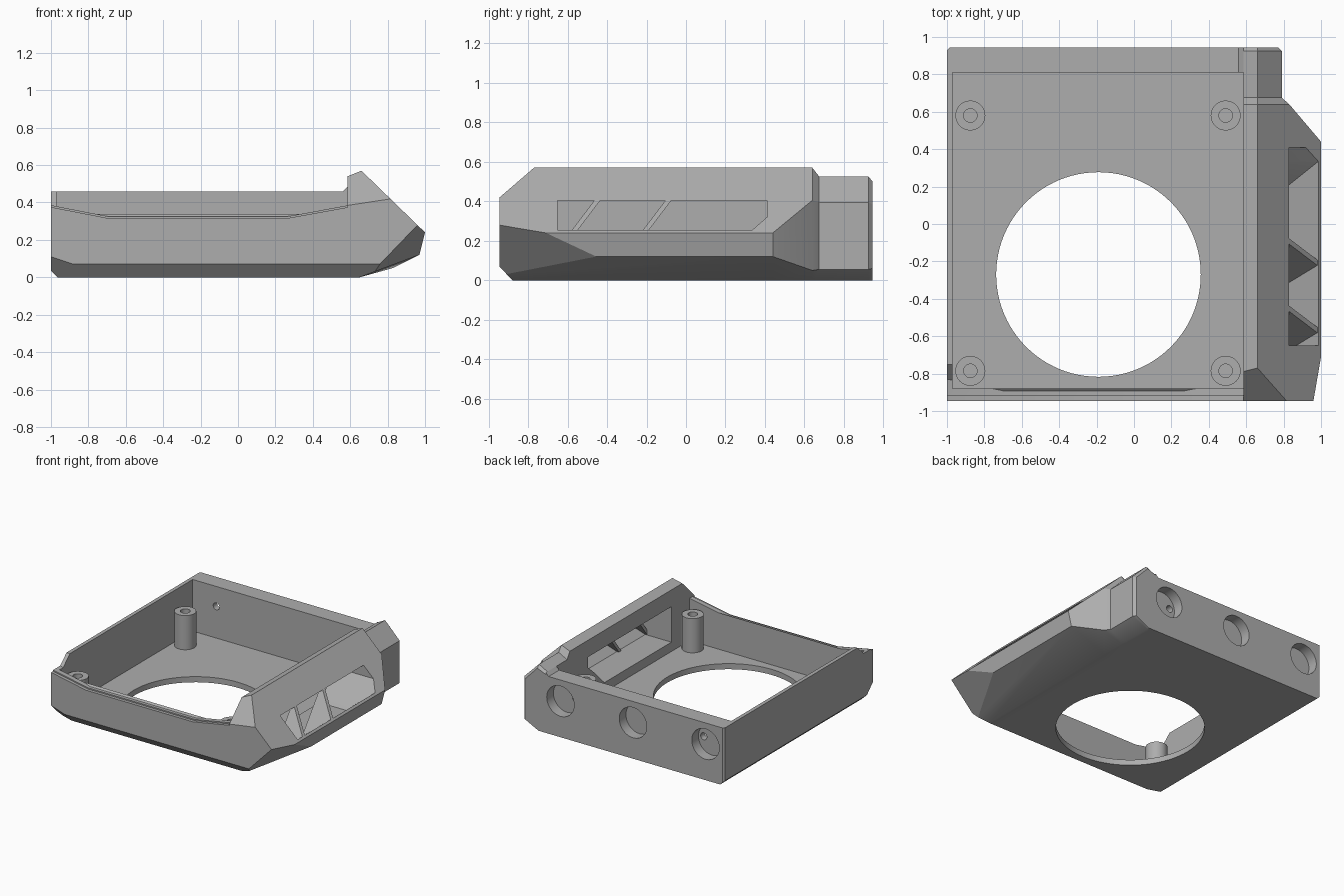
import bpy, bmesh, math
from mathutils import Vector

if "Cube" in bpy.data.objects:
    bpy.data.objects.remove(bpy.data.objects["Cube"], do_unlink=True)

grey = bpy.data.materials.new("plain grey")
grey.use_nodes = True
COLOUR = (0.42, 0.42, 0.42, 1)
grey.diffuse_color = COLOUR
grey.node_tree.nodes["Principled BSDF"].inputs["Base Color"].default_value = COLOUR


def loft(name, rings, cuts=()):
    """Solid through equal-length rings, trimmed by (point, outward normal) planes."""
    bm = bmesh.new()
    loops = [[bm.verts.new(p) for p in ring] for ring in rings]
    n = len(loops[0])
    for a, b in zip(loops, loops[1:]):
        for i in range(n):
            j = (i + 1) % n
            bm.faces.new((a[i], a[j], b[j], b[i]))
    bm.faces.new(loops[0])
    bm.faces.new(loops[-1][::-1])
    for point, normal in cuts:
        geom = bm.verts[:] + bm.edges[:] + bm.faces[:]
        bmesh.ops.bisect_plane(bm, geom=geom, plane_co=point, plane_no=normal,
                               clear_outer=True, dist=1e-5)
        rim = [e for e in bm.edges if e.is_boundary]
        if rim:
            bmesh.ops.edgeloop_fill(bm, edges=rim)
    bmesh.ops.recalc_face_normals(bm, faces=bm.faces[:])
    mesh = bpy.data.meshes.new(name)
    bm.to_mesh(mesh)
    bm.free()
    mesh.materials.append(grey)
    ob = bpy.data.objects.new(name, mesh)
    bpy.context.collection.objects.link(ob)
    return ob


def prism_y(name, xz, y0, y1, cuts=()):
    return loft(name, [[(x, y, z) for x, z in xz] for y in (y0, y1)], cuts)


def prism_x(name, yz, x0, x1, cuts=()):
    return loft(name, [[(x, y, z) for y, z in yz] for x in (x0, x1)], cuts)


def box(name, x0, x1, y0, y1, z0, z1, cuts=()):
    return prism_y(name, [(x0, z0), (x1, z0), (x1, z1), (x0, z1)], y0, y1, cuts)


def tube(name, centre, r, length, axis="z", sides=32):
    """Solid cylinder starting at centre and running along an axis."""
    rings = []
    for d in (0, length):
        ring = []
        for i in range(sides):
            a = 2 * math.pi * i / sides
            u, v = r * math.cos(a), r * math.sin(a)
            off = (u, v, d) if axis == "z" else (u, d, v)
            ring.append(Vector(centre) + Vector(off))
        rings.append(ring)
    return loft(name, rings)


def subtract(ob, *cutters):
    for cutter in cutters:
        mod = ob.modifiers.new("cut", "BOOLEAN")
        mod.operation, mod.solver, mod.object = "DIFFERENCE", "EXACT", cutter
        graph = bpy.context.evaluated_depsgraph_get()
        mesh = bpy.data.meshes.new_from_object(ob.evaluated_get(graph))
        ob.modifiers.clear()
        ob.data = mesh
        bpy.data.objects.remove(cutter, do_unlink=True)


def plane(a, b, c):
    """Plane through three points, normal by the right-hand rule."""
    a, b, c = Vector(a), Vector(b), Vector(c)
    return a, (b - a).cross(c - a).normalized()


SEAM, FRONT, BACK, FLOOR = 0.585, -0.945, 0.945, 0.045
MID = -0.19
front_chamfer = ((0, FRONT, 0.07), (0, -0.07, -0.065))

# Tray: floor with left, front and back walls
tray = box("tray", -1, SEAM, FRONT, BACK, 0, 0.46, [
    front_chamfer,
    ((-1, 0, 0.035), (-1, 0, -1)),
    ((-1, 0.93, 0), (-1, 1, 0)),
    plane((-1, FRONT, 0.11), (-1, -0.87, 0.035), (-0.88, FRONT, 0.07)),
])
rim = [(-1.1, 0.405), (-0.69, 0.325), (0.26, 0.325), (0.6, 0.387), (0.6, 0.7), (-1.1, 0.7)]
lower_rim = [(x, z - 0.01) for x, z in rim]
subtract(tray,
         box("cavity", -0.97, 0.7, -0.88, 0.81, FLOOR, 1),
         prism_y("rim_notch", rim, -1.1, -0.5,
                 [((0, -0.83, 0.385), (0, 0.075, -0.08))]),
         prism_y("rim_step", lower_rim, -1.1, -0.92),
         tube("fan_hole", (MID, -0.27, -0.2), 0.547, 0.5, sides=96))

# Round pockets in the back wall, the outer two with screw holes
for side in (-1, 0, 1):
    x = MID + side * 0.645
    subtract(tray, tube("pocket", (x, 0.86, 0.29), 0.122, 0.3, "y", 48))
    if side:
        subtract(tray, tube("screw_hole", (x - side * 0.075, 0.7, 0.3), 0.028, 0.4, "y"))


# Side ridge: sections along y from front to back
def section(y, low, mid, crest, inner):
    pts = [(SEAM, 0), (0.65, 0), low, mid, (0.66, crest), (SEAM, inner)]
    return [(x, y, z) for x, z in pts]


main = ((0.97, 0.12), (1, 0.24), 0.57, 0.54)
ridge = loft("side_ridge", [
    section(FRONT, *main),
    section(0.44, *main),
    section(0.64, (0.83, 0.05), (0.83, 0.405), 0.57, 0.54),
    section(0.675, (0.79, 0.055), (0.79, 0.395), 0.525, 0.485),
    section(0.925, (0.79, 0.055), (0.79, 0.395), 0.525, 0.485),
    section(BACK, (0.77, 0.06), (0.77, 0.385), 0.5, 0.47),
], [
    front_chamfer,
    plane((0.59, FRONT, 0.385), (0.82, FRONT, 0.42), (0.66, -0.77, 0.57)),
    plane((0.96, FRONT, 0.28), (0.97, -0.44, 0.115), (1, -0.71, 0.24)),
])

# Air duct through the ridge
duct_floor = ((0.98, 0, 0.25), (0.12, 0, -0.15))
duct = [(-0.65, 0.12), (0.2, 0.12), (0.33, 0.25), (0.41, 0.32), (0.41, 0.405), (-0.65, 0.405)]
subtract(ridge, prism_x("duct", duct, 0.5, 1.2, [duct_floor]))

# Slanted fins in the duct opening
for n, top in enumerate((-0.46, -0.10)):
    foot = top - 0.22
    prism_x(f"duct_fin_{n + 1}",
            [(foot, 0.12), (foot + 0.03, 0.12), (top + 0.03, 0.41), (top, 0.41)],
            0.8, 1.1, [duct_floor, ((0.83, 0, 0.4), (1, 0, 1))])

# Small ramp where the back wall meets the ridge
prism_y("back_ramp", [(0.56, 0.46), (SEAM, 0.46), (SEAM, 0.485)], 0.81, BACK)

# Four screw posts
for x, px in (("left", 0.49), ("right", -0.875)):
    for y, py in (("front", -0.785), ("back", 0.58)):
        post = tube(f"{y}_{x}_post", (px, py, FLOOR - 0.01), 0.08, 0.285)
        subtract(post, tube("bore", (px, py, 0.08), 0.036, 0.4))

# Smooth round walls, keep hard edges
for ob in bpy.context.collection.objects:
    if ob.type == "MESH" and grey.name in ob.data.materials:
        ob.data.shade_smooth()
        ob.data.set_sharp_from_angle(angle=math.radians(25))
